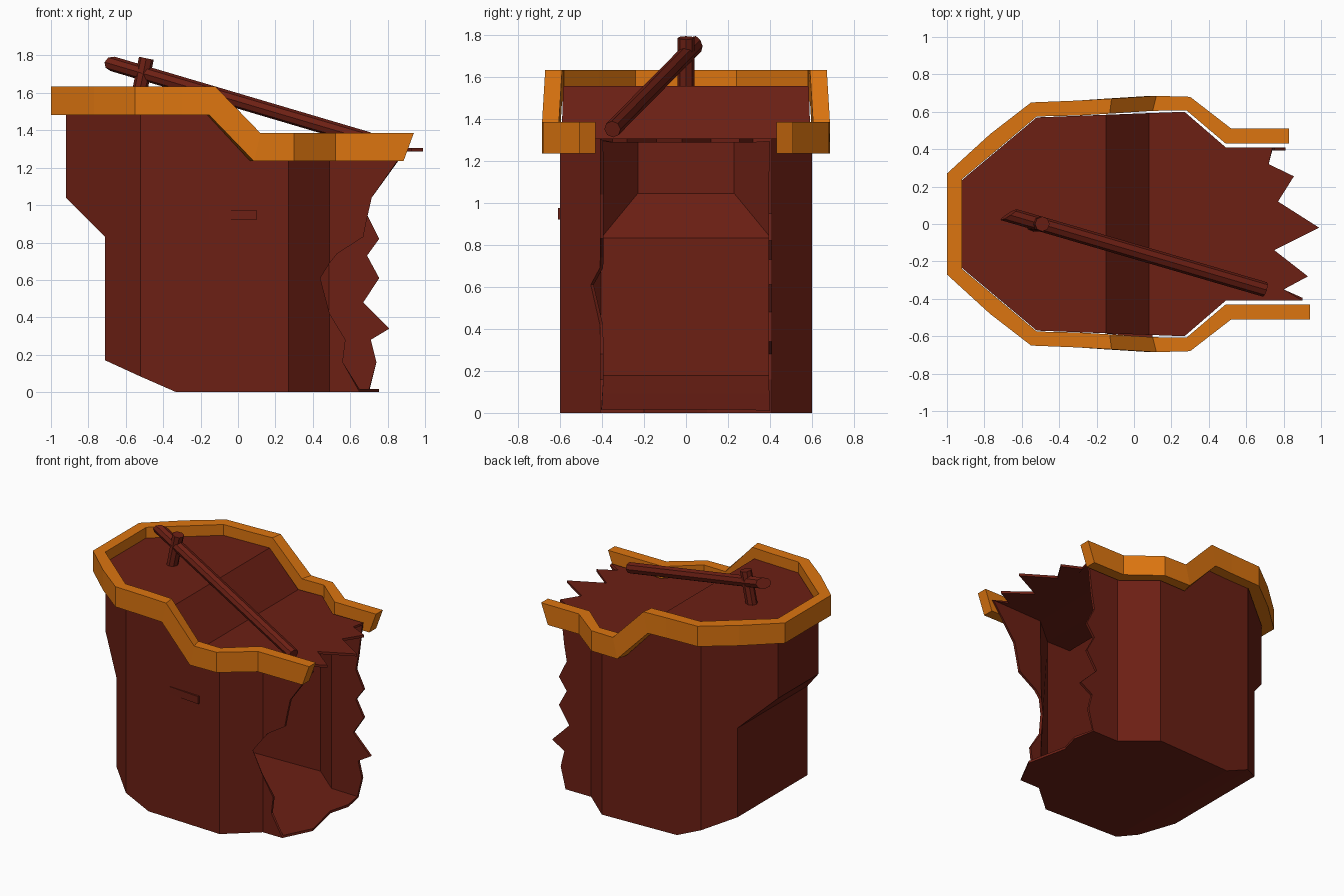
import bpy, bmesh
from mathutils import Vector

if "Cube" in bpy.data.objects:
    bpy.data.objects.remove(bpy.data.objects["Cube"])


def material(name, rgb):
    m = bpy.data.materials.new(name)
    m.diffuse_color = (*rgb, 1)
    m.use_nodes = True
    m.node_tree.nodes["Principled BSDF"].inputs["Base Color"].default_value = m.diffuse_color
    return m


WOOD = material("dark_wood", (0.15, 0.014, 0.007))
TRIM = material("orange_trim", (0.72, 0.178, 0.005))

# Half width of the hull along its length
PLAN = [(-0.92, 0.235), (-0.52, 0.57), (0.27, 0.60), (0.49, 0.41), (1.1, 0.41)]
UP, LOW = 1.555, 1.305


def half(x):
    for (x0, y0), (x1, y1) in zip(PLAN, PLAN[1:]):
        if x <= x1:
            return y0 + (y1 - y0) * (x - x0) / (x1 - x0)


def finish(bm, name, mat):
    bmesh.ops.remove_doubles(bm, verts=bm.verts, dist=0.0005)
    bmesh.ops.recalc_face_normals(bm, faces=bm.faces)
    me = bpy.data.meshes.new(name)
    bm.to_mesh(me)
    bm.free()
    ob = bpy.data.objects.new(name, me)
    bpy.context.collection.objects.link(ob)
    me.materials.append(mat)
    return ob


def face(bm, pts):
    return bm.faces.new([bm.verts.new(p) for p in pts])


# Broken hull: side panels as (x, z) outlines laid on the plan curve
bm = bmesh.new()


def panel(side, pts):
    face(bm, [(x, side * half(x), z) for x, z in pts])


for s in (-1, 1):
    panel(s, [(-0.92, UP), (-0.92, 1.04), (-0.71, 0.83), (-0.71, 0.17), (-0.52, 0.083), (-0.52, UP)])
    panel(s, [(-0.52, 0.083), (-0.33, 0), (0.27, 0), (0.27, LOW), (0.08, LOW), (-0.15, UP), (-0.52, UP)])
# front side with the torn hole
panel(-1, [(0.27, 0), (0.49, 0), (0.49, 0.42), (0.44, 0.61), (0.49, 0.69), (0.49, LOW), (0.27, LOW)])
panel(-1, [(0.49, 0), (0.65, 0), (0.56, 0.16), (0.575, 0.28), (0.49, 0.42)])
panel(-1, [(0.49, 0.69), (0.53, 0.74), (0.67, 0.83), (0.69, 0.93), (0.715, 1.04), (0.90, LOW), (0.49, LOW)])
# back side with the jagged edge
panel(1, [(0.27, 0), (0.49, 0), (0.49, LOW), (0.27, LOW)])
panel(1, [(0.49, 0), (0.70, 0), (0.74, 0.16), (0.71, 0.28), (0.81, 0.34), (0.67, 0.48), (0.755, 0.61),
          (0.69, 0.73), (0.755, 0.82), (0.69, 0.95), (0.71, 1.06), (0.74, LOW), (0.49, LOW)])
# deck, stern and floor strips running across the hull
ring = [(0.49, LOW), (0.27, LOW), (0.08, LOW), (-0.15, UP), (-0.52, UP), (-0.92, UP), (-0.92, 1.04),
        (-0.71, 0.83), (-0.71, 0.17), (-0.52, 0.083), (-0.33, 0), (0.27, 0), (0.49, 0)]
for (x0, z0), (x1, z1) in zip(ring, ring[1:]):
    face(bm, [(x0, -half(x0), z0), (x0, half(x0), z0), (x1, half(x1), z1), (x1, -half(x1), z1)])
# splintered deck and floor ends
deck = [(0.49, -0.41), (0.90, -0.41), (0.80, -0.35), (0.93, -0.28), (0.75, -0.14), (0.99, -0.02),
        (0.77, 0.12), (0.855, 0.255), (0.72, 0.32), (0.74, 0.41), (0.49, 0.41)]
floor = [(0.49, -0.41), (0.65, -0.41), (0.755, -0.2), (0.69, 0.1), (0.73, 0.25), (0.70, 0.41), (0.49, 0.41)]
face(bm, [(x, y, LOW) for x, y in deck])
face(bm, [(x, y, 0) for x, y in floor])
hull = finish(bm, "broken_hull", WOOD)
mod = hull.modifiers.new("thickness", 'SOLIDIFY')
mod.thickness, mod.offset = 0.018, -1

# Rail: rectangular section swept around the hull top
inner = [(-0.92, 0.24), (-0.71, 0.415), (-0.52, 0.575), (-0.30, 0.58), (-0.13, 0.59),
         (0.10, 0.605), (0.28, 0.608), (0.49, 0.43)]
outer = [(-1.0, 0.27), (-0.77, 0.48), (-0.55, 0.65), (-0.30, 0.66), (-0.12, 0.67),
         (0.12, 0.685), (0.30, 0.68), (0.52, 0.51)]


def station(i, o, s, top, shift):
    lo = top - 0.15
    return [(i[0], s * i[1], top), (o[0], s * o[1], top),
            (o[0] - shift, s * o[1], lo), (i[0] - shift, s * i[1], lo)]


def rail_side(s, end):
    out = []
    for k, (i, o) in enumerate(zip(inner + [(end, 0.43)], outer + [(end, 0.51)])):
        out.append(station(i, o, s, 1.633 if k < 5 else 1.385,
                           0.035 if k in (4, 5) else 0.055 if k == 8 else 0))
    return out


path = rail_side(-1, 0.94)[::-1] + rail_side(1, 0.83)
bm = bmesh.new()
for a, b in zip(path, path[1:]):
    for k in range(4):
        n = (k + 1) % 4
        face(bm, [a[k], a[n], b[n], b[k]])
face(bm, path[0])
face(bm, path[-1])
finish(bm, "top_rail", TRIM)


# Round timbers
def pole(name, a, b, r, sides, splinter=0):
    a, b = Vector(a), Vector(b)
    bm = bmesh.new()
    bmesh.ops.create_cone(bm, cap_ends=True, segments=sides, radius1=r, radius2=r, depth=(b - a).length)
    # break one end off at a slant
    for v in bm.verts:
        if v.co.z < 0:
            v.co.z += splinter * v.co.x / r
    q = (b - a).to_track_quat('Z', 'Y')
    for v in bm.verts:
        v.co = q @ v.co + (a + b) / 2
    return finish(bm, name, WOOD)


pole("fallen_spar", (-0.67, 0.05, 1.755), (0.70, -0.35, 1.35), 0.04, 8, 0.035)
pole("mast_stump", (-0.54, 0, 1.54), (-0.49, 0, 1.785), 0.04, 8)

# Loose plank on the front side
bm = bmesh.new()
bmesh.ops.create_cube(bm, size=1)
for v in bm.verts:
    x = 0.10 if v.co.x > 0 else -0.155
    y = -half(x) - (0.015 if x > 0 else 0.002) if v.co.y < 0 else -half(x) + 0.01
    v.co = (x, y, 0.975 if v.co.z > 0 else 0.92)
finish(bm, "loose_plank", WOOD)
